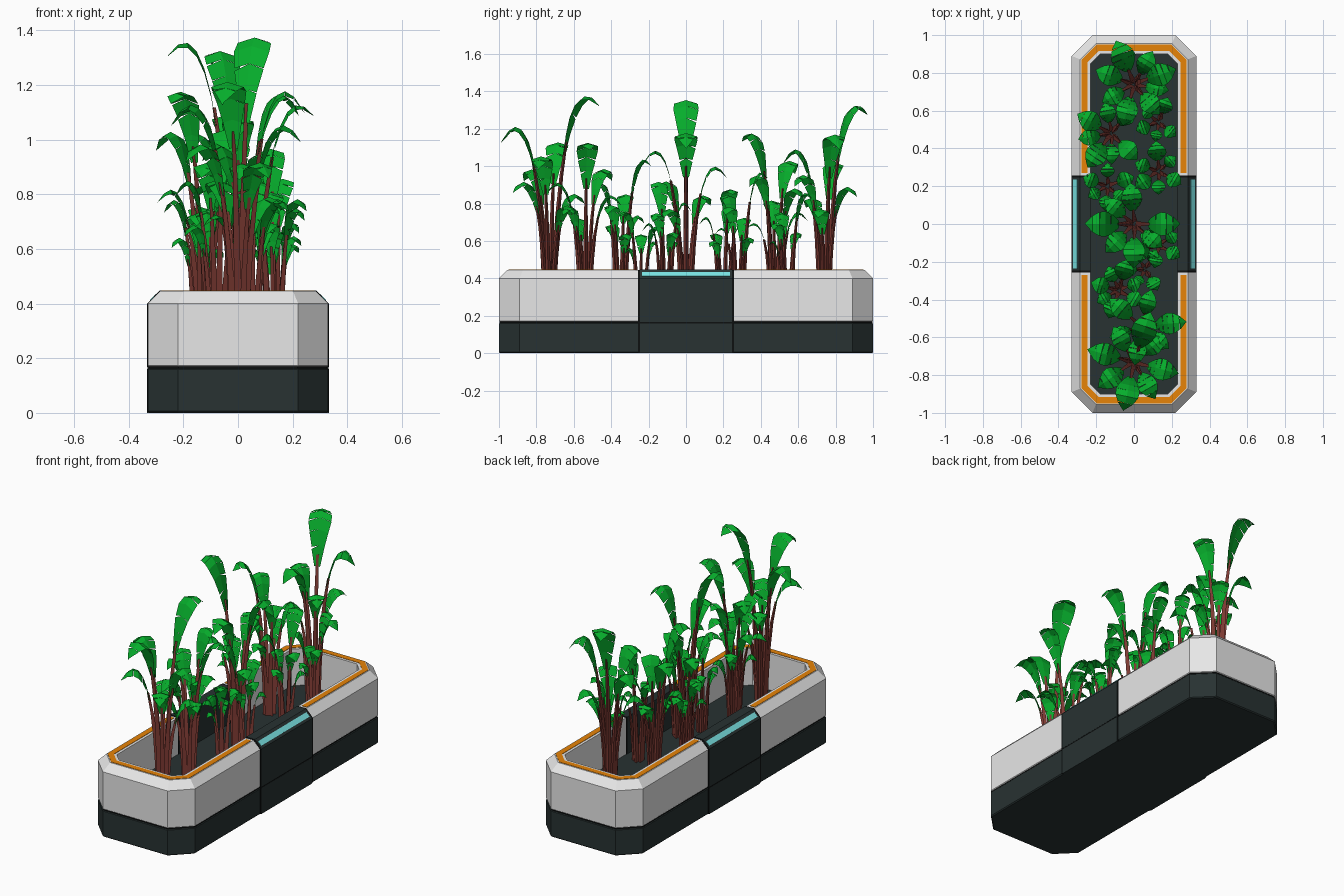
import bpy, bmesh, math, random
from mathutils import Vector

cube = bpy.data.objects.get("Cube")
if cube:
    bpy.data.objects.remove(cube)
rng = random.Random(7)


def material(name, rgb):
    m = bpy.data.materials.new(name)
    m.use_nodes = True
    m.diffuse_color = (*rgb, 1)
    b = m.node_tree.nodes["Principled BSDF"]
    b.inputs["Base Color"].default_value = (*rgb, 1)
    b.inputs["Roughness"].default_value = 0.7
    return m


WHITE = material("pale shell", (0.8, 0.8, 0.8))
DARK = material("dark slate", (0.021, 0.032, 0.032))
BLACK = material("black seam", (0.004, 0.005, 0.005))
ORANGE = material("orange trim", (0.8, 0.23, 0.002))
TEAL = material("teal light", (0.2, 0.8, 0.8))
GREEN = material("leaf green", (0.002, 0.42, 0.025))
BROWN = material("stem brown", (0.22, 0.045, 0.035))

HX, HY, CUT, MID = 0.33, 1.0, 0.11, 0.25
WALL, SOIL = 0.1, 0.22


def finish(name, bm, mats, fix=True):
    if fix:
        bmesh.ops.recalc_face_normals(bm, faces=bm.faces)
    me = bpy.data.meshes.new(name)
    bm.to_mesh(me)
    bm.free()
    for m in mats:
        me.materials.append(m)
    ob = bpy.data.objects.new(name, me)
    bpy.context.collection.objects.link(ob)


def end_path(d, start):
    """Half outline of the planter end, inset by d."""
    k = d * math.tan(math.pi / 8)
    side = [(HX - d, start), (HX - d, HY - CUT - k), (HX - CUT - k, HY - d)]
    return side + [(-x, y) for x, y in reversed(side)]


def loft(name, rings, mat, closed_profile=False, caps=False):
    bm = bmesh.new()
    rows = [[bm.verts.new(p) for p in r] for r in rings]
    pairs = list(zip(rows, rows[1:]))
    if closed_profile:
        pairs.append((rows[-1], rows[0]))
    for a, b in pairs:
        for i in range(len(a) - 1):
            bm.faces.new((a[i], a[i + 1], b[i + 1], b[i]))
    if caps:
        bm.faces.new([r[0] for r in rows])
        bm.faces.new([r[-1] for r in rows])
    finish(name, bm, [mat])


def end_part(name, profile, mat, start, **kw):
    for label, s in (("front", -1), ("back", 1)):
        rings = [[(x, s * y, z) for x, y in end_path(d, start)] for d, z in profile]
        loft(label + "_" + name, rings, mat, **kw)


def side_part(name, profile, mat, half):
    """Straight strip along both long sides of the middle section."""
    for label, s in (("right", -1), ("left", 1)):
        rings = [[(s * (HX - d), y, z) for y in (-half, half)] for d, z in profile]
        loft(label + "_" + name, rings, mat, closed_profile=True, caps=True)


def slab(name, d, z0, z1, mat):
    half = end_path(d, 0)[1:-1]
    outline = half + [(-x, -y) for x, y in half]
    bm = bmesh.new()
    face = bm.faces.new([bm.verts.new((x, y, z0)) for x, y in outline])
    ext = bmesh.ops.extrude_face_region(bm, geom=[face])["geom"]
    top = [v for v in ext if isinstance(v, bmesh.types.BMVert)]
    bmesh.ops.translate(bm, verts=top, vec=(0, 0, z1 - z0))
    finish(name, bm, [mat])


# Planter body
slab("underside", 0.006, 0, 0.004, DARK)
slab("seam_core", 0.004, 0.004, 0.172, BLACK)
slab("soil", WALL - 0.005, 0.18, SOIL, DARK)
end_part("plinth", [(0.006, 0), (0, 0.006), (0, 0.158), (0.006, 0.164)], DARK, MID + 0.004)
end_part("shell", [(0.005, 0.168), (0, 0.173), (0, 0.40), (0.045, 0.445),
                   (WALL, 0.445), (WALL, 0.17)], WHITE, MID, closed_profile=True, caps=True)
end_part("trim", [(0.051, 0.444), (0.051, 0.447), (0.084, 0.447), (0.084, 0.444)],
         ORANGE, MID + 0.02, closed_profile=True, caps=True)


def rail(out, z0):
    return [(-out, z0), (-out, 0.40), (0.045 - out, 0.445 + out),
            (WALL + out, 0.445 + out), (WALL + out, z0)]


# Dark middle section with light strips
side_part("seam_frame", rail(0.001, 0.003), BLACK, MID + 0.006)
side_part("middle_panel", rail(0.002, 0.168), DARK, MID - 0.005)
side_part("middle_plinth", [(-0.002, 0), (-0.002, 0.16), (WALL, 0.16), (WALL, 0)],
          DARK, MID - 0.005)
side_part("light_strip", [(0.007, 0.413), (0.029, 0.435), (0.035, 0.43), (0.013, 0.408)],
          TEAL, MID - 0.015)


# Plants
def bezier(pts, t):
    u = 1 - t
    return (pts[0] * u**3 + pts[1] * 3 * u * u * t
            + pts[2] * 3 * u * t * t + pts[3] * t**3)


def add_stem(bm, pts, end, size):
    steps, sides, prev = 4, 3, None
    for i in range(steps + 1):
        t = end * i / steps
        c = bezier(pts, t)
        r = size * (1 - 0.6 * i / steps)
        ring = [bm.verts.new(c + Vector((math.cos(a), math.sin(a), 0)) * r)
                for a in (math.tau * k / sides for k in range(sides))]
        if prev:
            for k in range(sides):
                j = (k + 1) % sides
                bm.faces.new((prev[k], prev[j], ring[j], ring[k]))
        prev = ring


LEAF_WIDTHS = (0.25, 0.55, 0.82, 1.0, 0.95, 0.65, 0.03)


def add_leaf(bm, pts, start, width, side):
    """Folded blade whose outer edge is split by narrow slits."""
    n = len(LEAF_WIDTHS) - 1

    def at(f):
        return bezier(pts, start + (1 - start) * f / n)

    for i in range(n):
        for s in (-1, 1):
            gap = rng.choice((0, 0.03, 0.12))
            edge = []
            for f, w in ((i, LEAF_WIDTHS[i]), (i + 1 - gap, LEAF_WIDTHS[i + 1])):
                drop = Vector((0, 0, 0.15 * w * width))
                edge.append(at(f) + side * (s * w * width / 2) - drop)
            loop = [at(i), edge[0], edge[1], at(i + 1)]
            face = bm.faces.new([bm.verts.new(p) for p in (loop if s > 0 else loop[::-1])])
            face.material_index = 1


def add_frond(bm, x, y, angle, top, reach, width, droop):
    h = top - SOIL
    out = Vector((math.cos(angle), math.sin(angle), 0))
    side = Vector((-out.y, out.x, 0))
    base = Vector((x, y, SOIL))
    up = Vector((0, 0, h))
    pts = [base + out * 0.02, base + out * 0.04 + up * 0.62,
           base + out * reach * 0.4 + up * 1.16, base + out * reach + up * droop]
    add_stem(bm, pts, 0.5, 0.08 * width + 0.01)
    add_leaf(bm, pts, 0.45, width, side)


# x, y, tallest and lowest frond, reach, headings from tallest to lowest
PLANTS = [
    (0.0, -0.73, 1.38, 0.82, 0.28, (72, 258, 165, -15, 215, 300, 120, 40)),
    (0.04, -0.54, 1.13, 0.75, 0.24, (5, 140, 260, 75, 320, 200)),
    (-0.08, -0.35, 1.04, 0.66, 0.17, (75, 250, 165, 330, 115, 210, 20)),
    (0.06, -0.24, 0.76, 0.58, 0.13, (300, 60, 180, 120, 240)),
    (0.13, -0.11, 0.92, 0.62, 0.15, (200, 95, 330, 260, 30, 150)),
    (0.0, 0.0, 1.36, 0.8, 0.26, (180, 0, 270, 95, 225, 140, 320)),
    (-0.14, 0.2, 0.88, 0.62, 0.15, (20, 160, 265, 90, 210, 320)),
    (0.13, 0.28, 0.97, 0.64, 0.16, (95, 215, 330, 160, 270, 40)),
    (-0.12, 0.48, 1.18, 0.72, 0.22, (235, 150, 315, 50, 190, 100, 270)),
    (0.13, 0.54, 0.86, 0.62, 0.14, (70, 200, 320, 140, 260)),
    (0.0, 0.74, 1.33, 0.8, 0.25, (112, 20, 255, 160, 310, 60, 210, 350)),
]
for number, (x, y, top, low, reach, headings) in enumerate(PLANTS, 1):
    bm = bmesh.new()
    for i, heading in enumerate(headings):
        fall = (i / (len(headings) - 1)) ** 0.8
        height = top + (low - top) * fall
        width = (0.035 + 0.085 * (top - SOIL)) * (1.02 - 0.3 * fall)
        add_frond(bm, x, y, math.radians(heading), height, reach * (1 - 0.25 * fall),
                  width, 0.95 if i == 0 else 0.87)
    finish("plant_%d" % number, bm, [BROWN, GREEN], fix=False)
